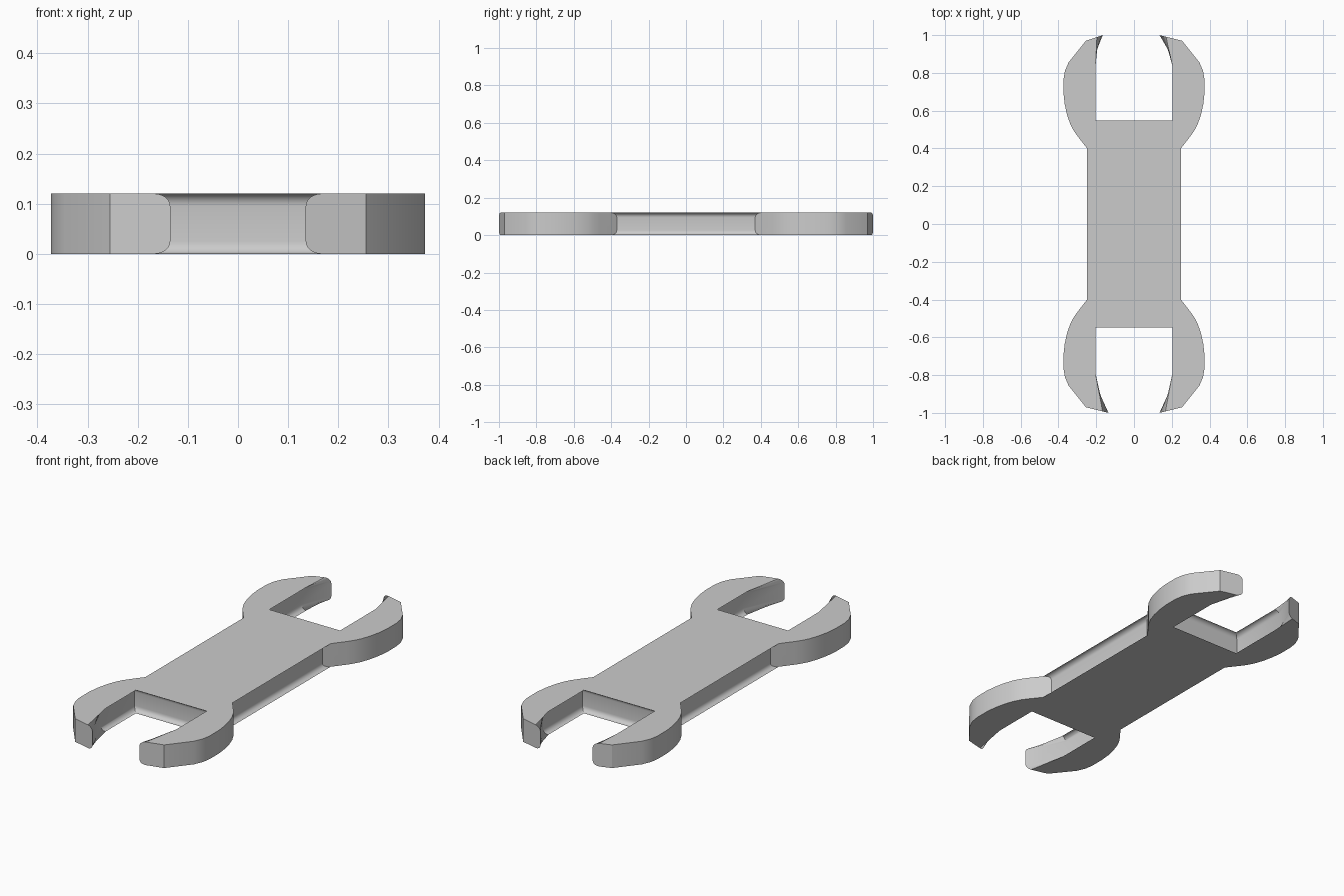
import bpy
import bmesh

cube = bpy.data.objects.get("Cube")
if cube:
    bpy.data.objects.remove(cube, do_unlink=True)

THICKNESS = 0.12
ROUNDING = 0.025

steel = bpy.data.materials.new("grey steel")
steel.use_nodes = True
steel.diffuse_color = (0.6, 0.6, 0.6, 1)
steel.node_tree.nodes["Principled BSDF"].inputs["Base Color"].default_value = (0.6, 0.6, 0.6, 1)

# Outer curve of one jaw, from the handle out to the tip
OUTER = [(0.295, 0.46), (0.318, 0.492), (0.338, 0.53), (0.355, 0.58), (0.367, 0.635),
         (0.373, 0.69), (0.373, 0.765), (0.366, 0.81), (0.346, 0.856), (0.255, 0.97)]


def jaw(sx, sy, tip_x=0.135, bend_y=0.80):
    """Outline of one jaw as (x, y, rounded), from handle joint to slot corner."""
    points = [(0.225, 0.37, True)]
    points += [(x, y, False) for x, y in OUTER]
    points += [(tip_x, 1.0, True), (0.228, bend_y, True), (0.228, 0.522, True)]
    return [(sx * x, sy * y, soft) for x, y, soft in points]


# Whole outline, counter-clockwise
outline = (jaw(1, -1)[::-1] + jaw(1, 1, bend_y=0.845)
           + jaw(-1, 1, tip_x=0.165, bend_y=0.85)[::-1] + jaw(-1, -1))

bm = bmesh.new()
bottom = [bm.verts.new((x, y, 0)) for x, y, _ in outline]
top = [bm.verts.new((x, y, THICKNESS)) for x, y, _ in outline]
bm.faces.new(top)
bm.faces.new(bottom[::-1])
soft_edges = []
for i in range(len(outline)):
    j = (i + 1) % len(outline)
    bm.faces.new((bottom[i], bottom[j], top[j], top[i]))
    # Handle sides and slot rims are rounded, outer jaw rims stay crisp
    if outline[i][2] and outline[j][2]:
        soft_edges += [bm.edges.get((ring[i], ring[j])) for ring in (bottom, top)]

bmesh.ops.bevel(bm, geom=soft_edges, offset=ROUNDING, offset_type='OFFSET',
                segments=6, profile=0.5, affect='EDGES', clamp_overlap=True)
bmesh.ops.recalc_face_normals(bm, faces=bm.faces)

mesh = bpy.data.meshes.new("double_ended_wrench")
bm.to_mesh(mesh)
bm.free()
mesh.materials.append(steel)
wrench = bpy.data.objects.new("double_ended_wrench", mesh)
bpy.context.collection.objects.link(wrench)

bpy.ops.object.select_all(action='DESELECT')
wrench.select_set(True)
bpy.context.view_layer.objects.active = wrench
bpy.ops.object.shade_smooth_by_angle()
